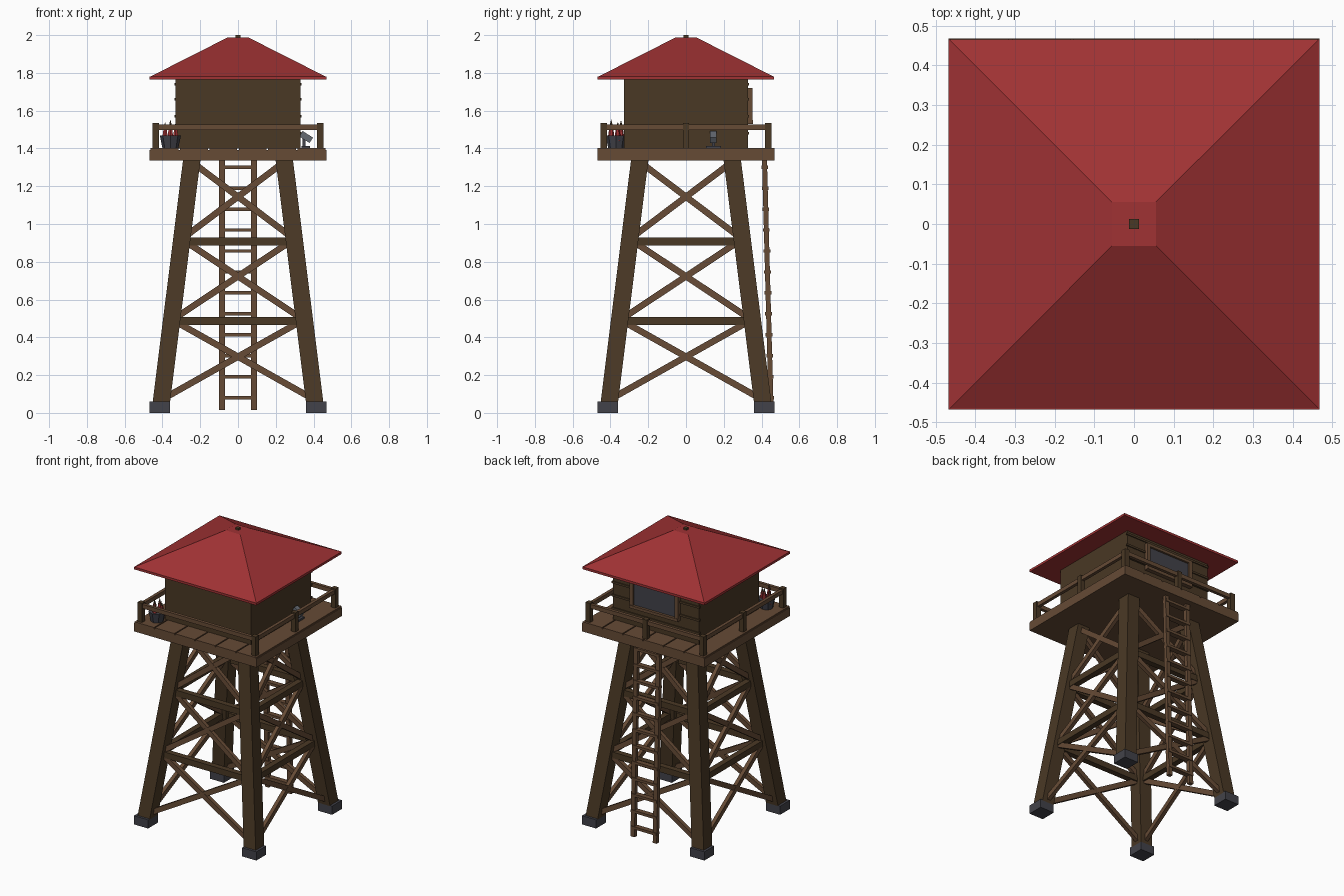
import bpy, bmesh, math
from mathutils import Vector, Matrix

if "Cube" in bpy.data.objects:
    bpy.data.objects.remove(bpy.data.objects["Cube"])


def material(name, rgb):
    m = bpy.data.materials.new(name)
    m.use_nodes = True
    m.diffuse_color = (*rgb, 1)
    node = next(n for n in m.node_tree.nodes if n.type == 'BSDF_PRINCIPLED')
    node.inputs["Base Color"].default_value = (*rgb, 1)
    return m


DARK = material("dark wood", (0.068, 0.040, 0.018))
WOOD = material("light wood", (0.133, 0.070, 0.036))
RED = material("red", (0.35, 0.032, 0.034))
STONE = material("slate grey", (0.055, 0.055, 0.068))
STEEL = material("pale steel", (0.13, 0.145, 0.17))


def finish(bm, name, mat):
    bmesh.ops.recalc_face_normals(bm, faces=bm.faces)
    mesh = bpy.data.meshes.new(name)
    bm.to_mesh(mesh)
    bm.free()
    mesh.materials.append(mat)
    ob = bpy.data.objects.new(name, mesh)
    bpy.context.collection.objects.link(ob)
    return ob


def box(name, mat, x, y, z):
    """Box from (min, max) ranges."""
    bm = bmesh.new()
    size = [r[1] - r[0] for r in (x, y, z)]
    mid = [(r[0] + r[1]) / 2 for r in (x, y, z)]
    bmesh.ops.create_cube(bm, size=1, matrix=Matrix.Translation(mid) @ Matrix.Diagonal((*size, 1)))
    return finish(bm, name, mat)


def beam(name, mat, a, b, wide, deep, out):
    """Square-cut bar from a to b; deep is measured along the out direction."""
    a, b = Vector(a), Vector(b)
    d = (b - a).normalized()
    side = d.cross(Vector(out)).normalized()
    face = side.cross(d)
    bm = bmesh.new()
    m = Matrix((side * wide, face * deep, b - a)).transposed().to_4x4()
    bmesh.ops.create_cube(bm, size=1, matrix=Matrix.Translation((a + b) / 2) @ m)
    return finish(bm, name, mat)


def frustum(name, mat, lower, upper):
    """Solid between two squares given as (x, y, z, half width)."""
    bm = bmesh.new()
    rings = []
    for x, y, z, h in (lower, upper):
        rings.append([bm.verts.new((x + i * h, y + j * h, z))
                      for i, j in ((-1, -1), (1, -1), (1, 1), (-1, 1))])
    bm.faces.new(rings[0])
    bm.faces.new(rings[1])
    for k in range(4):
        n = (k + 1) % 4
        bm.faces.new((rings[0][k], rings[0][n], rings[1][n], rings[1][k]))
    return finish(bm, name, mat)


def cone(name, mat, at, r1, r2, depth, sides):
    bm = bmesh.new()
    bmesh.ops.create_cone(bm, cap_ends=True, segments=sides, radius1=r1, radius2=r2, depth=depth,
                          matrix=Matrix.Translation(Vector(at) + Vector((0, 0, depth / 2))))
    return finish(bm, name, mat)


def leg_offset(z):
    return 0.413 - 0.1255 * z


# Legs and footings
for sx in (-1, 1):
    for sy in (-1, 1):
        lo, hi = leg_offset(0.02), leg_offset(1.34)
        frustum("leg", DARK, (sx * lo, sy * lo, 0.02, 0.046), (sx * hi, sy * hi, 1.34, 0.046))
        box("footing", STONE, sorted((sx * 0.36, sx * 0.468)), sorted((sy * 0.36, sy * 0.468)), (0, 0.06))

# Cross braces and girts on all four sides
for k in range(4):
    turn = Matrix.Rotation(k * math.pi / 2, 3, 'Z')
    out = turn @ Vector((0, -1, 0))

    def spot(s, z):
        d = leg_offset(z)
        return turn @ Vector((s * d, -d, z))

    for z0, z1 in ((0.07, 0.495), (0.49, 0.92), (0.92, 1.33)):
        for s in (-1, 1):
            beam("cross_brace", WOOD, spot(s, z0), spot(-s, z1), 0.034, 0.026, out)
    for z in (0.487, 0.908):
        beam("girt", DARK, spot(-1, z), spot(1, z), 0.042, 0.04, out)

# Deck with planks running front to back
box("deck_frame", WOOD, (-0.468, 0.468), (-0.468, 0.468), (1.335, 1.393))
count = 6
pitch = 0.936 / count
for i in range(count):
    x = -0.468 + i * pitch
    box("deck_plank", WOOD, (x + 0.004, x + pitch - 0.004), (-0.468, 0.468), (1.39, 1.402))

# Railing
R = 0.435
for k in range(4):
    turn = Matrix.Rotation(k * math.pi / 2, 3, 'Z')
    out = turn @ Vector((0, -1, 0))
    beam("hand_rail", WOOD, turn @ Vector((-R, -R, 1.512)), turn @ Vector((R, -R, 1.512)), 0.028, 0.022, out)
    for x in ([-R] if k == 0 else [-R, 0]):
        p = turn @ Vector((x, -R, 1.4))
        beam("rail_post", DARK, p, p + Vector((0, 0, 0.135)), 0.034, 0.034, out)

# Cabin with plank strips on the back wall
box("cabin", DARK, (-0.33, 0.33), (-0.327, 0.327), (1.4, 1.77))
for z in (1.48, 1.57, 1.66, 1.74):
    box("wall_strip", DARK, (-0.336, 0.336), (0.32, 0.334), (z - 0.007, z + 0.007))

# Back window
box("window_pane", STONE, (-0.165, 0.165), (0.32, 0.338), (1.53, 1.72))
for s in (-1, 1):
    box("window_jamb", WOOD, sorted((s * 0.16, s * 0.185)), (0.32, 0.352), (1.53, 1.715))
box("window_sill", WOOD, (-0.185, 0.185), (0.32, 0.356), (1.53, 1.55))
box("window_head", WOOD, (-0.185, 0.185), (0.32, 0.352), (1.7, 1.72))

# Roof
box("roof_eave", RED, (-0.468, 0.468), (-0.468, 0.465), (1.764, 1.78))
frustum("roof", RED, (0, 0, 1.78, 0.465), (0, 0, 1.987, 0.056))
box("finial", DARK, (-0.012, 0.012), (-0.012, 0.012), (1.98, 2.0))


# Ladder leaning on the back edge
def ladder_y(z):
    return 0.451 - 0.0265 * z


for s in (-1, 1):
    beam("ladder_rail", WOOD, (s * 0.085, ladder_y(0.015), 0.015), (s * 0.085, ladder_y(1.34), 1.34),
         0.03, 0.026, (0, 1, 0))
for i in range(12):
    z = 0.08 + i * 0.111
    y = ladder_y(z)
    box("ladder_rung", WOOD, (-0.098, 0.098), (y - 0.018, y + 0.018), (z - 0.009, z + 0.009))

# Bucket of red flares at the front corner
BX, BY = -0.358, -0.37
cone("bucket", STONE, (BX, BY, 1.402), 0.042, 0.056, 0.066, 8)
for dx, dy, h in ((-0.028, 0.01, 0.07), (0, -0.026, 0.085), (0.028, 0.008, 0.07), (0, 0.026, 0.08)):
    cone("flare", RED, (BX + dx, BY + dy, 1.44), 0.02, 0.008, h, 6)
    cone("flare_tip", DARK, (BX + dx, BY + dy, 1.44 + h - 0.01), 0.01, 0, 0.04, 6)

# Spotlight on the side walkway
box("lamp_base", STONE, (0.335, 0.38), (0.105, 0.185), (1.4, 1.414))
beam("lamp_stand", STONE, (0.35, 0.145, 1.41), (0.35, 0.145, 1.46), 0.016, 0.016, (0, 1, 0))
beam("lamp_head", STEEL, (0.333, 0.145, 1.478), (0.388, 0.145, 1.443), 0.034, 0.034, (0, 1, 0))
